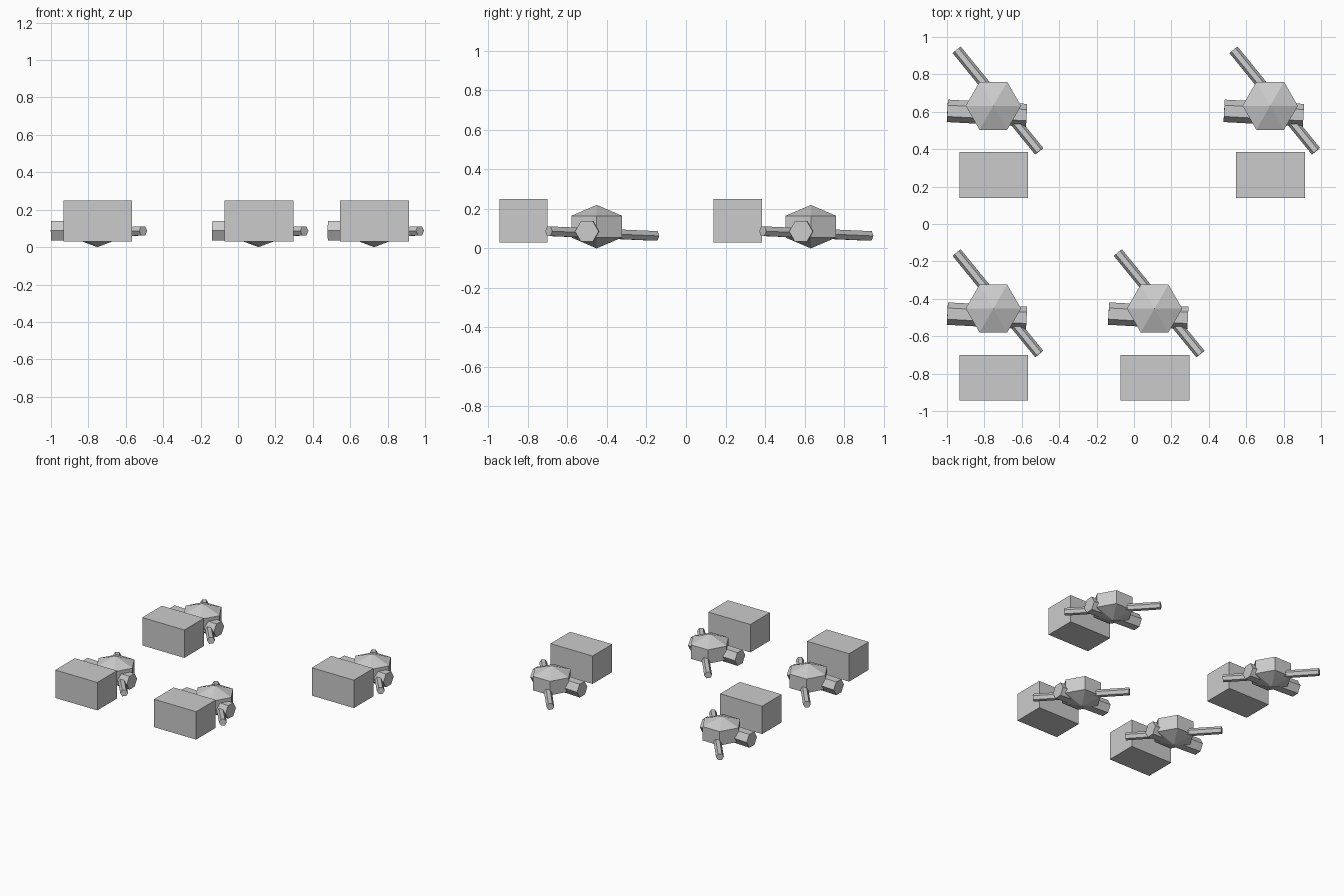
import bpy, bmesh
from math import cos, sin, pi
from mathutils import Vector

if "Cube" in bpy.data.objects:
    bpy.data.objects.remove(bpy.data.objects["Cube"])


def finish(name, bm):
    bmesh.ops.recalc_face_normals(bm, faces=bm.faces)
    me = bpy.data.meshes.new(name)
    bm.to_mesh(me)
    bm.free()
    return me


def log_mesh(name, a, b, r, sides=6):
    """Six-sided log from a to b, with two corners level on its sides."""
    a, b = Vector(a), Vector(b)
    d = (b - a).normalized()
    h = d.cross(Vector((0, 0, 1))).normalized()
    u = h.cross(d)
    bm = bmesh.new()
    offs = [h * r * cos(2 * pi * i / sides) + u * r * sin(2 * pi * i / sides)
            for i in range(sides)]
    ra, rb = ([bm.verts.new(c + o) for o in offs] for c in (a, b))
    for i in range(sides):
        j = (i + 1) % sides
        bm.faces.new((ra[i], ra[j], rb[j], rb[i]))
    bm.faces.new(ra)
    bm.faces.new(rb)
    return finish(name, bm)


def boulder_mesh(name, r, z_mid, half_h, sides=6):
    """Flattened low-poly ball: two rings and two poles."""
    bm = bmesh.new()
    rings = [[bm.verts.new((r * cos(2 * pi * i / sides), r * sin(2 * pi * i / sides), z))
              for i in range(sides)]
             for z in (z_mid - half_h / 2, z_mid + half_h / 2)]
    bottom = bm.verts.new((0, 0, z_mid - half_h))
    top = bm.verts.new((0, 0, z_mid + half_h))
    lo, hi = rings
    for i in range(sides):
        j = (i + 1) % sides
        bm.faces.new((lo[i], lo[j], hi[j], hi[i]))
        bm.faces.new((hi[i], hi[j], top))
        bm.faces.new((lo[j], lo[i], bottom))
    return finish(name, bm)


def box_mesh(name, centre, size):
    bm = bmesh.new()
    bmesh.ops.create_cube(bm, size=1)
    for v in bm.verts:
        v.co = Vector(c + p * s for c, p, s in zip(centre, v.co, size))
    return finish(name, bm)


# Parts of one pile, relative to the boulder centre
parts = [
    boulder_mesh("boulder", 0.148, 0.11, 0.11),
    log_mesh("thick_log", (-0.246, -0.027, 0.088), (0.178, -0.05, 0.086), 0.06),
    log_mesh("thin_log", (-0.196, 0.299, 0.063), (0.245, -0.243, 0.087), 0.028),
    box_mesh("crate", (0.002, -0.37, 0.14), (0.367, 0.244, 0.22)),
]

# Four identical piles
for n, (x, y) in enumerate([(-0.752, 0.632), (0.728, 0.632),
                            (-0.752, -0.452), (0.11, -0.452)], 1):
    for me in parts:
        ob = bpy.data.objects.new(f"{me.name}_{n}", me)
        ob.location = (x, y, 0)
        bpy.context.collection.objects.link(ob)
